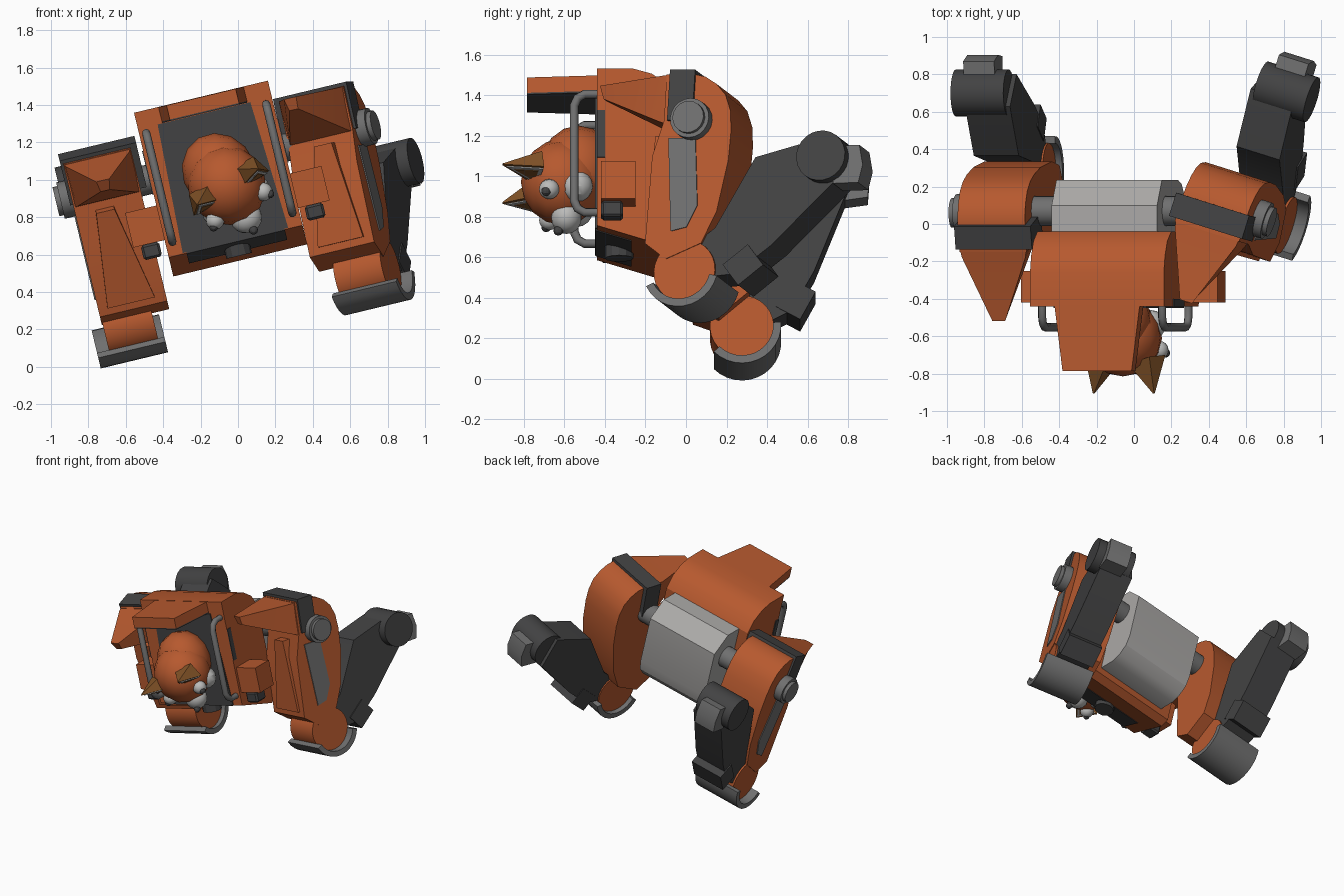
import bpy, bmesh, math
from math import sin, cos, radians, pi
from mathutils import Matrix, Vector

if "Cube" in bpy.data.objects:
    bpy.data.objects.remove(bpy.data.objects["Cube"])


def mat(name, c):
    m = bpy.data.materials.new(name)
    m.diffuse_color = (*c, 1)
    m.use_nodes = True
    m.node_tree.nodes["Principled BSDF"].inputs["Base Color"].default_value = m.diffuse_color
    return m


ORANGE = mat("orange paint", (0.47, 0.10, 0.028))
DARK = mat("dark metal", (0.055, 0.055, 0.056))
GREY = mat("grey metal", (0.16, 0.16, 0.16))
LIGHT = mat("light grey", (0.40, 0.39, 0.38))
BROWN = mat("brown fur", (0.22, 0.085, 0.02))
WHITE = mat("white fur", (0.50, 0.50, 0.49))

# Tilted frame of the torso; all parts hang from it
TORSO = Matrix.Translation((-0.093, 0, 1.007)) @ Matrix.Rotation(radians(-13.5), 4, 'Y')


def finish(name, bm, m, M, angle=28):
    bmesh.ops.recalc_face_normals(bm, faces=bm.faces)
    me = bpy.data.meshes.new(name)
    bm.to_mesh(me)
    bm.free()
    me.materials.append(m)
    ob = bpy.data.objects.new(name, me)
    bpy.context.collection.objects.link(ob)
    ob.matrix_world = M
    bpy.ops.object.select_all(action='DESELECT')
    ob.select_set(True)
    bpy.context.view_layer.objects.active = ob
    bpy.ops.object.shade_smooth_by_angle(angle=radians(angle))
    return ob


def loft(name, sections, m, M, bevel=0, angle=28):
    """Skin a list of equal-length point rings and cap both ends."""
    bm = bmesh.new()
    rings = [[bm.verts.new(p) for p in s] for s in sections]
    n = len(rings[0])
    for r, q in zip(rings, rings[1:]):
        for i in range(n):
            bm.faces.new((r[i], r[(i + 1) % n], q[(i + 1) % n], q[i]))
    bm.faces.new(rings[0])
    bm.faces.new(rings[-1])
    if bevel:
        bmesh.ops.bevel(bm, geom=bm.edges[:], offset=bevel, segments=1, affect='EDGES')
    return finish(name, bm, m, M, angle)


def prism(name, yz, x0, x1, m, M, s=1, **k):
    return loft(name, [[(s * x, y, z) for y, z in yz] for x in (x0, x1)], m, M, **k)


def box(name, x0, x1, y0, y1, z0, z1, m, M, s=1, bevel=0):
    return prism(name, [(y0, z0), (y1, z0), (y1, z1), (y0, z1)], x0, x1, m, M, s, bevel=bevel)


def disc(y, z, r, n=20):
    return [(y + r * cos(2 * pi * i / n), z + r * sin(2 * pi * i / n)) for i in range(n)]


def ball(name, r, m, M, seg=16, rings=10):
    bm = bmesh.new()
    bmesh.ops.create_uvsphere(bm, u_segments=seg, v_segments=rings, radius=r)
    return finish(name, bm, m, M)


# ---------- Torso ----------
prism("torso", [(-.44, .45), (-.26, .45), (-.17, .425), (-.09, .37), (-.04, .28), (-.04, -.42),
                (-.1, -.45), (-.44, -.345)], -.368, .368, ORANGE, TORSO)
loft("cockpit_panel", [[(-.26, y, .36), (.25, y, .36), (.29, y, -.34), (-.29, y, -.34)]
                       for y in (-.448, -.438)], DARK, TORSO)
loft("chin_plate", [[(x, -.446, -.337), (x, -.27, -.392), (x, -.27, -.402), (x, -.446, -.348)]
                    for x in (-.27, .27)], DARK, TORSO)
loft("chin_lamp", [[(.07 * cos(t * pi / 6), -.33 + .07 * sin(t * pi / 6), z) for t in range(12)]
                   for z in (-.36, -.425)], DARK, TORSO)


# Visor roof with dark underside
def visor(z0, z1):
    return [[(-w, y, z0), (w, y, z0), (w, y, z1), (-w, y, z1)] for w, y in ((.235, -.43), (.19, -.785))]


loft("visor", visor(.37, .448), ORANGE, TORSO)
loft("visor_underside", visor(.362, .37), DARK, TORSO)

# Engine on the back
prism("engine", [(-.05, .28), (.1, .28), (.235, .17), (.235, -.2), (.215, -.28), (.16, -.34),
                 (.09, -.37), (-.05, -.37)], -.29, .29, LIGHT, TORSO)

for s, side in ((1, "right"), (-1, "left")):
    # Roll bar around the cockpit
    cu = bpy.data.curves.new(side + "_roll_bar", 'CURVE')
    cu.dimensions = '3D'
    cu.bevel_depth = .022
    cu.bevel_resolution = 2
    pts = [(-.43, .33), (-.50, .33), (-.535, .31), (-.552, .27), (-.552, -.21), (-.535, -.25),
           (-.50, -.27), (-.43, -.27)]
    sp = cu.splines.new('POLY')
    sp.points.add(len(pts) - 1)
    for p, (y, z) in zip(sp.points, pts):
        p.co = (s * .33, y, z, 1)
    cu.materials.append(GREY)
    bar = bpy.data.objects.new(side + "_roll_bar", cu)
    bpy.context.collection.objects.link(bar)
    bar.matrix_world = TORSO
    # Side pods, small lamps, cockpit side plates and hip axle
    box(side + "_side_pod", .36, .54, -.42, -.25, -.25, -.06, ORANGE, TORSO, s)
    box(side + "_pod_lamp", .40, .50, -.42, -.31, -.33, -.25, DARK, TORSO, s, bevel=.012)
    box(side + "_cockpit_side_plate", .366, .374, -.44, -.40, .0, .24, DARK, TORSO, s)
    prism(side + "_axle", disc(.07, .085, .08), .28, .46, GREY, TORSO, s)

# ---------- Legs ----------
KNEE = -.76
for s, side, yaw, pitch, hip, lean in ((1, "right", -17, -3.5, .09, 39.5), (-1, "left", 0, 16.5, .06, 45)):
    L = (TORSO @ Matrix.Translation((s * .61, hip, .085)) @ Matrix.Rotation(radians(yaw), 4, 'Z')
         @ Matrix.Rotation(radians(pitch), 4, 'X'))
    # Thigh shell with rounded back
    prism(side + "_thigh", [(-.15, .235), (-.01, .235), (.05, .222), (.11, .185), (.16, .13), (.19, .05),
                            (.2, -.05), (.195, -.2), (.15, -.46), (.08, -.62), (-.1, -.7), (-.21, -.62),
                            (-.2, -.18), (-.15, .0)], -.18, .19, ORANGE, L, s)
    # Forward beak
    loft(side + "_thigh_beak", [[(s * x, y, z) for x, y, z in q] for q in (
        [(-.18, -.12, .235), (.19, -.12, .235), (.19, -.12, -.02), (-.18, -.12, -.02)],
        [(-.17, -.18, .23), (.18, -.18, .23), (.17, -.18, .0), (-.16, -.18, .0)],
        [(-.03, -.54, .215), (.04, -.54, .215), (.03, -.52, .15), (-.02, -.52, .15)])], ORANGE, L)
    # Raised shin panel, strap, hip cap and side plate
    loft(side + "_front_panel", [[(s * x, y, z) for x, z in ((-.02, -.05), (.08, -.05), (.14, -.58), (-.12, -.58))]
                                 for y in (-.14, -.225)], ORANGE, L)
    box(side + "_strap", -.215, .205, -.13, 0, 0, .255, DARK, L, s)
    prism(side + "_hip_cap", disc(0, 0, .1), .18, .25, GREY, L, s)
    prism(side + "_hip_cap_end", disc(0, 0, .08), .25, .275, GREY, L, s)
    prism(side + "_side_plate", [(-.12, -.09), (.02, -.09), (.05, -.43), (0, -.54), (-.08, -.56)],
          .188, .197, GREY, L, s)
    # Knee with curved guard
    prism(side + "_knee", disc(0, KNEE, .158, 28), -.085, .185, ORANGE, L, s)
    arc = [radians(208 + 140 * i / 12) for i in range(13)]
    ring = [(.194 * cos(t), KNEE + .194 * sin(t)) for t in arc]
    ring += [(.155 * cos(t), KNEE + .155 * sin(t)) for t in reversed(arc)]
    prism(side + "_knee_guard", ring, -.12, .25, GREY, L, s)

    # Shank, running back and up from the knee
    K = L @ Matrix.Translation((0, 0, KNEE)) @ Matrix.Rotation(radians(lean), 4, 'X')
    prism(side + "_shank", [(.08, -.1), (.19, -.175), (.42, -.178), (.87, -.125), (.92, .1),
                            (.87, .125), (.62, .235), (.25, .08), (.1, .08)], -.075, .172, DARK, K, s)
    box(side + "_heel_block", -.08, .18, .17, .33, -.235, -.1, DARK, K, s)
    prism(side + "_ankle", disc(.89, 0, .126, 24), -.05, .24, DARK, K, s)
    F = K @ Matrix.Translation((0, .89, 0)) @ Matrix.Rotation(radians(-lean - pitch * .5), 4, 'X')
    prism(side + "_toe", [(.05, -.13), (.18, -.13), (.2, -.04), (.18, .06), (.05, .06)],
          .01, .18, GREY, F, s)

# ---------- Pilot: fox head looking down, crown towards the front ----------
# Local axes: x = its right-to-left, y = face direction, z = crown
r, f = Vector((.86, 0, .51)), Vector((.51, 0, -.86))
H = Matrix.Translation((-.065, -.6, .98)) @ Matrix((
    (r.x, f.x, 0, 0), (0, 0, -1, 0), (r.z, f.z, 0, 0), (0, 0, 0, 1)))


def at(x, y, z, sx=1, sy=1, sz=1):
    return H @ Matrix.Translation((x, y, z)) @ Matrix.Diagonal((sx, sy, sz, 1))


ball("fox_head", 1, ORANGE, at(0, .01, .01, .21, .215, .205), 14, 8)
ball("fox_neck", 1, ORANGE, at(0, -.07, -.07, .195, .215, .19), 14, 8)
ball("fox_muzzle", 1, WHITE, at(0, .215, -.01, .085, .08, .075))
ball("fox_nose", .024, DARK, at(0, .29, .03), 10, 6)
for s, side in ((1, "right"), (-1, "left")):
    ball(side + "_fox_cheek", 1, WHITE, at(s * .12, .105, -.06, .078, .08, .08), 12, 8)
    ball(side + "_fox_eye", .05, WHITE, at(s * .15, .14, .075), 14, 8)
    ball(side + "_fox_pupil", .024, DARK, at(s * .174, .167, .09), 10, 6)
    # Ear: hollow-looking wedge with a pale inner plate
    base = [Vector((s * x, y, z)) for x, y, z in ((.05, .06, .14), (.235, .06, .10), (.2, -.05, .11),
                                                  (.07, -.05, .15))]
    tip = Vector((s * .19, .02, .315))
    loft(side + "_fox_ear", [base, [tip.lerp(p, .05) for p in base]], BROWN, H)
    tri = [base[0].lerp(base[1], .12), base[1].lerp(base[0], .08), tip.lerp((base[0] + base[1]) / 2, .15)]
    off = Vector((0, .006, 0))
    loft(side + "_fox_inner_ear", [tri, [p + off for p in tri]], WHITE, H)
    mid = sum(tri, Vector()) / 3
    core = [p.lerp(mid, .35) + off for p in tri]
    loft(side + "_fox_ear_hollow", [core, [p + off * .5 for p in core]], BROWN, H)
